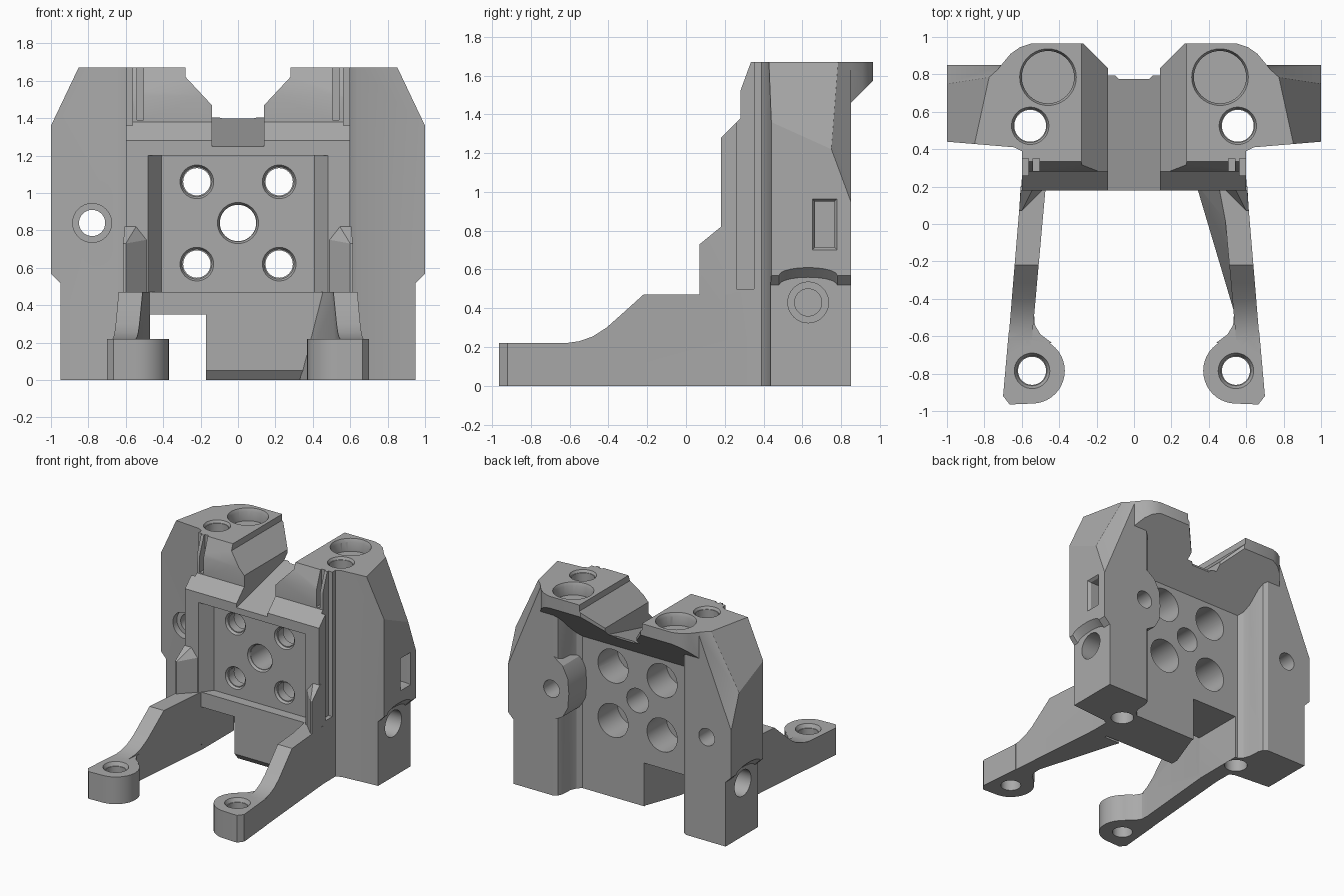
import bpy, bmesh, math
from mathutils import Vector, Matrix

cube = bpy.data.objects.get("Cube")
if cube:
    bpy.data.objects.remove(cube, do_unlink=True)

GREY = (0.40, 0.40, 0.40, 1)
mat = bpy.data.materials.new("plain grey")
mat.use_nodes = True
mat.diffuse_color = GREY
mat.node_tree.nodes["Principled BSDF"].inputs["Base Color"].default_value = GREY


def finish(bm, name):
    bmesh.ops.recalc_face_normals(bm, faces=bm.faces)
    me = bpy.data.meshes.new(name)
    bm.to_mesh(me)
    bm.free()
    me.materials.append(mat)
    ob = bpy.data.objects.new(name, me)
    bpy.context.collection.objects.link(ob)
    return ob


def prism(name, pts, axis, a, b, warp=None, planes=()):
    """Extrude a 2D outline along an axis; optionally warp it and slice off corners."""
    bm = bmesh.new()
    place = {"x": lambda p, t: (t, p[0], p[1]),
             "y": lambda p, t: (p[0], t, p[1]),
             "z": lambda p, t: (p[0], p[1], t)}[axis]
    rings = [[bm.verts.new(place(p, t)) for p in pts] for t in (a, b)]
    bm.faces.new(rings[0])
    bm.faces.new(rings[1][::-1])
    for i in range(len(pts)):
        j = (i + 1) % len(pts)
        bm.faces.new((rings[0][i], rings[0][j], rings[1][j], rings[1][i]))
    if warp:
        for v in bm.verts:
            v.co = warp(v.co)
    for co, no in planes:
        bmesh.ops.bisect_plane(bm, geom=bm.verts[:] + bm.edges[:] + bm.faces[:],
                               plane_co=co, plane_no=no, clear_outer=True)
        bmesh.ops.holes_fill(bm, edges=[e for e in bm.edges if e.is_boundary])
    return finish(bm, name)


def hull(name, pts):
    bm = bmesh.new()
    for p in pts:
        bm.verts.new(p)
    res = bmesh.ops.convex_hull(bm, input=bm.verts)
    junk = set(res["geom_interior"]) | set(res["geom_unused"])
    bmesh.ops.delete(bm, geom=[g for g in junk if isinstance(g, bmesh.types.BMVert)],
                     context="VERTS")
    return finish(bm, name)


def box(name, lo, hi):
    return hull(name, [(x, y, z) for x in (lo[0], hi[0])
                       for y in (lo[1], hi[1]) for z in (lo[2], hi[2])])


def rod(name, start, end, r, r2=None):
    start, end = Vector(start), Vector(end)
    d = end - start
    rot = d.to_track_quat("Z", "Y").to_matrix().to_4x4()
    bm = bmesh.new()
    bmesh.ops.create_cone(bm, cap_ends=True, segments=40, radius1=r, radius2=r2 or r,
                          depth=d.length,
                          matrix=Matrix.Translation((start + end) / 2) @ rot)
    return finish(bm, name)


def combine(tool, op):
    m = body.modifiers.new(op, "BOOLEAN")
    m.operation, m.solver, m.object = op, "EXACT", tool
    bpy.context.view_layer.objects.active = body
    bpy.ops.object.modifier_apply(modifier=m.name)
    bpy.data.objects.remove(tool, do_unlink=True)


def add(tool):
    combine(tool, "UNION")


def cut(tool):
    combine(tool, "DIFFERENCE")


def slice_plane(a, b, c, out):
    a, b, c = Vector(a), Vector(b), Vector(c)
    no = (b - a).cross(c - a)
    return a, no if no.dot(Vector(out)) > 0 else -no


# Central block with stepped front
body = prism("mount_body", [(.24, 0), (.2, .05), (.2, .47), (.18, .47), (.18, 1.28),
                            (.28, 1.38), (.28, 1.52), (.335, 1.67), (.62, 1.67), (.62, 0)],
             "x", -.6, .6)

# Overhanging top plate with sloped underside and notched rear edge
half = [(.84, .46), (.78, .76), (.71, .85), (.66, .91), (.61, .945), (.55, .965),
        (.27, .965), (.08, .775)]
add(prism("top_plate", half + [(-x, y) for x, y in half[::-1]], "z", 1.0, 1.67,
          planes=[((0, .62, 1.23), (0, 1, -1)), ((0, .6, 1.2), (0, 0, -1))]))

for s in (1, -1):
    # Side wings with sliced top and rear corners
    top = slice_plane((s, .44, 1.36), (s, .75, 1.22), (s * .85, .44, 1.67), (s, 0, 1))
    rear = slice_plane((s, .75, 1.22), (s, .85, .95), (s * .78, .78, 1.67), (s, 1, 0))
    add(prism("wing", [(s * x, y) for x, y in
                       [(1, .44), (1, .85), (.595, .85), (.565, .83), (.55, .79), (.545, .7),
                        (.525, .65), (.48, .61), (.48, .4), (.6, .39), (.64, .41)]],
              "z", 0, 1.67, planes=[top, rear]))

    # Arms reaching forward, thinning and splaying outward
    def splay(co, s=s):
        outer = .62 - .083 * co.y
        inner = .49 - .09 * co.y
        return Vector((s * (outer if co.x > .5 else inner), co.y, co.z))
    add(prism("arm", [(-.7, 0), (-.7, .22), (-.62, .22), (-.55, .23), (-.48, .255),
                      (-.41, .3), (-.32, .38), (-.22, .47), (.26, .47), (.26, 0)],
              "x", 0, 1, warp=splay))

    # Corner gusset above each arm
    add(hull("gusset", [(s * x, y, z) for x, y, z in
                        [(.614, .07, .44), (.606, .2, .44), (.49, .2, .44), (.614, .07, .73),
                         (.6, .07, .73), (.606, .2, .82), (.545, .2, .82), (.49, .2, .75),
                         (.49, .18, .44), (.49, .18, .75), (.6, .07, .44),
                         (.606, .18, .82), (.545, .18, .82)]]))

    # Rounded foot pads
    ring = [(.545 + .175 * math.cos(t * math.pi / 20), -.785 + .175 * math.sin(t * math.pi / 20))
            for t in range(8, 34)]
    rim = ring + [(.665, -.965), (.7, -.92), (.67, -.58), (.56, -.57)]
    add(hull("foot_pad", [(s * x, y, z) for x, y in rim for z in (0, .22)]))
    add(prism("foot_fillet", [(s * x, y) for x, y in
                              [(.6, -.45), (.535, -.47), (.53, -.54), (.5, -.59), (.44, -.635),
                               (.6, -.66)]], "z", 0, .22))

# Triangular brace on the left arm
add(hull("arm_brace", [(.55, -.52, 0), (.33, .22, 0), (.6, .22, 0), (.62, -.5, 0),
                       (.45, .22, .47), (.53, -.2, .47), (.6, .22, .47), (.6, -.5, .22)]))

# Rear boss on the left wing
add(prism("rear_boss", [(.7, .6), (.595, .61), (.51, .66), (.465, .74), (.455, .86),
                        (.465, .98), (.51, 1.07), (.595, 1.13), (.7, 1.15)],
          "y", .55, .849))

# Front recess with slanted sides
cut(hull("recess_cutter", [(s * x, y, z) for s in (1, -1) for x, y in
                           [(.55, .08), (.41, .28)] for z in (.47, 1.2)]))

# Channel across the top with rising floor
def ramp(co):
    return Vector((co.x, co.y, 1.25 + (co.y - .18) * .25 if co.z < 1.3 else co.z))


wall = [(.28, 1.8), (.28, 1.62), (.14, 1.47), (.14, 1.25)]
cut(prism("channel_cutter", wall + [(-x, z) for x, z in wall[::-1]], "y", -.1, 1.0, warp=ramp))

# Opening under the right of the block, wider at the rear
cut(prism("opening_cutter", [(-.47, .1), (-.17, .1), (-.17, .3), (-.06, .6), (-.06, .8),
                             (-.47, .8)], "z", -.1, .35))

# Bolt pattern through the wall
for x in (.22, -.22):
    for z in (.62, 1.06):
        cut(rod("bolt_hole", (x, 0, z), (x, 1, z), .073))
        cut(rod("bolt_rim", (x, .26, z), (x, .3, z), .1, .08))
        cut(rod("bolt_pocket", (x, .37, z), (x, .85, z), .135))
cut(rod("centre_hole", (0, 0, .84), (0, 1, .84), .097))
cut(rod("centre_rim", (0, .26, .84), (0, .3, .84), .12, .1))

# Wing hole and boss hole
cut(rod("wing_hole", (-.78, 0, .84), (-.78, 1, .84), .07))
cut(rod("wing_rim", (-.78, .36, .84), (-.78, .48, .84), .104))
cut(rod("boss_hole", (.61, .65, .86), (.61, .95, .86), .07))

# Undercut outline with an arch over the side hole
arch = [(.63 + .15 * math.cos(t * math.pi / 10), .52 + .04 * math.sin(t * math.pi / 10))
        for t in range(11)]
outline = [(.3, -.1), (1, -.1), (1, .52)] + arch + [(.3, .52)]

for s in (1, -1):
    # Vertical holes in the top, and foot holes
    cut(rod("top_hole", (s * .555, .525, -.1), (s * .555, .525, 1.8), .085))
    cut(rod("top_rim", (s * .555, .525, 1.65), (s * .555, .525, 1.69), .09, .11))
    cut(rod("top_socket", (s * .46, .785, 1.57), (s * .46, .785, 1.8), .14))
    cut(rod("top_socket_rim", (s * .46, .785, 1.64), (s * .46, .785, 1.7), .138, .165))
    cut(rod("foot_hole", (s * .545, -.785, -.1), (s * .545, -.785, .4), .075))
    cut(rod("foot_rim", (s * .545, -.785, .19), (s * .545, -.785, .25), .08, .11))

    # Outer side undercut and side hole
    def lift(co):
        return Vector((co.x, co.y, co.z + abs(co.x) - .95))
    cut(prism("undercut", outline, "x", s * .95, s * 1.1, warp=lift))
    cut(rod("side_hole", (s * .75, .63, .43), (s * 1.12, .63, .43), .105))
    cut(rod("side_bore", (s * .65, .63, .43), (s * 1.12, .63, .43), .07))

    # Vertical grooves beside the front plate
    cut(box("groove", (s * .565, .26, .5), (s * .7, .35, 1.8)))
    cut(box("top_slot", (s * .505, .2, 1.39), (s * .54, .35, 1.8)))

# Slot on the left wing
cut(box("slot", (.85, .665, .715), (1.1, .765, .95)))
cut(hull("slot_rim", [(x, y, z) for x, e in ((.98, 0), (1.01, .02))
                      for y in (.665 - e, .765 + e) for z in (.715 - e, .95 + e)]))

# Smooth round walls, keep edges sharp
bpy.ops.object.select_all(action="DESELECT")
body.select_set(True)
bpy.context.view_layer.objects.active = body
bpy.ops.object.shade_smooth_by_angle(angle=math.radians(25))
